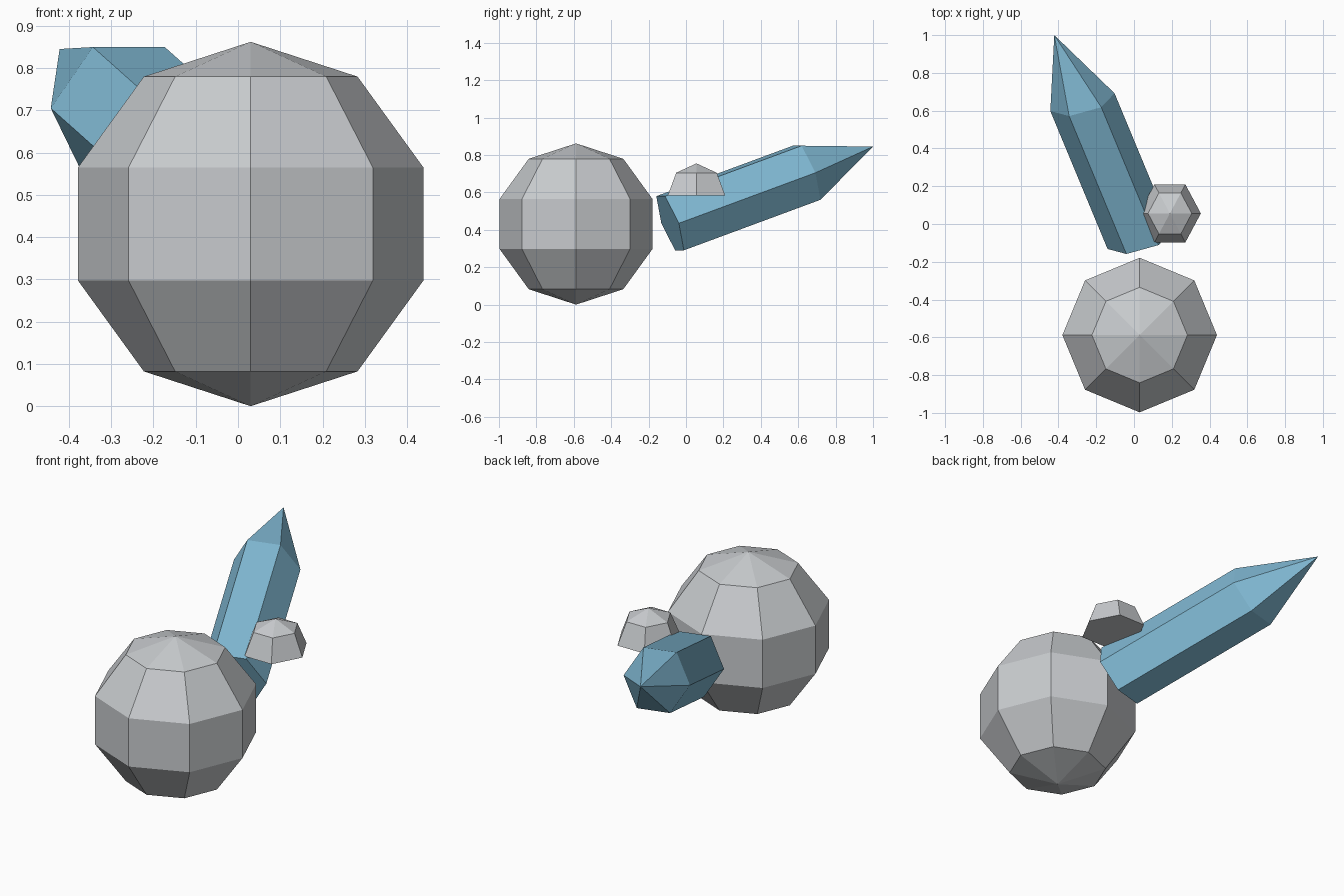
import bpy, bmesh, math
from mathutils import Vector

if "Cube" in bpy.data.objects:
    bpy.data.objects.remove(bpy.data.objects["Cube"])


def material(name, rgb):
    m = bpy.data.materials.new(name)
    m.diffuse_color = (*rgb, 1)
    m.use_nodes = True
    m.node_tree.nodes["Principled BSDF"].inputs["Base Color"].default_value = m.diffuse_color
    return m


stone_grey = material("stone grey", (0.58, 0.60, 0.62))
crystal_blue = material("crystal blue", (0.22, 0.49, 0.66))


def finish(name, bm, mat, location=(0, 0, 0)):
    bmesh.ops.recalc_face_normals(bm, faces=bm.faces)
    mesh = bpy.data.meshes.new(name)
    bm.to_mesh(mesh)
    bm.free()
    mesh.materials.append(mat)
    ob = bpy.data.objects.new(name, mesh)
    ob.location = location
    bpy.context.collection.objects.link(ob)
    return ob


# Large faceted boulder
bm = bmesh.new()
bmesh.ops.create_uvsphere(bm, u_segments=8, v_segments=5, radius=0.431)
bmesh.ops.scale(bm, vec=(0.998, 0.998, 1), verts=bm.verts)
finish("large_boulder", bm, stone_grey, (0.03, -0.588, 0.431))

# Small half-round pebble with a flat, closed underside
bm = bmesh.new()
rings = []
for polar in (math.pi / 2, math.pi / 4):
    ring = []
    for i in range(6):
        a = i * math.pi / 3
        ring.append(bm.verts.new((0.164 * math.sin(polar) * math.cos(a),
                                  0.177 * math.sin(polar) * math.sin(a),
                                  0.171 * math.cos(polar))))
    rings.append(ring)
top = bm.verts.new((0, 0, 0.171))
low, high = rings
bm.faces.new(low)
for i in range(6):
    j = (i + 1) % 6
    bm.faces.new((low[i], low[j], high[j], high[i]))
    bm.faces.new((high[i], high[j], top))
finish("small_pebble", bm, stone_grey, (0.19, 0.056, 0.584))

# Leaning six-sided crystal with a pointed end
bm = bmesh.new()
base = Vector((0.03, -0.085, 0.435))
shoulder = Vector((-0.273, 0.645, 0.705))
tip = bm.verts.new((-0.422, 1.0, 0.845))
side = Vector((-0.17, -0.047, 0))
up = Vector((0.017, -0.058, 0.167))


def hexagon(center):
    return [bm.verts.new(center + side * math.cos(i * math.pi / 3)
                         + up * math.sin(i * math.pi / 3)) for i in range(6)]


low, high = hexagon(base), hexagon(shoulder)
bm.faces.new(low)
for i in range(6):
    j = (i + 1) % 6
    bm.faces.new((low[i], low[j], high[j], high[i]))
    bm.faces.new((high[i], high[j], tip))
finish("crystal_spike", bm, crystal_blue)
